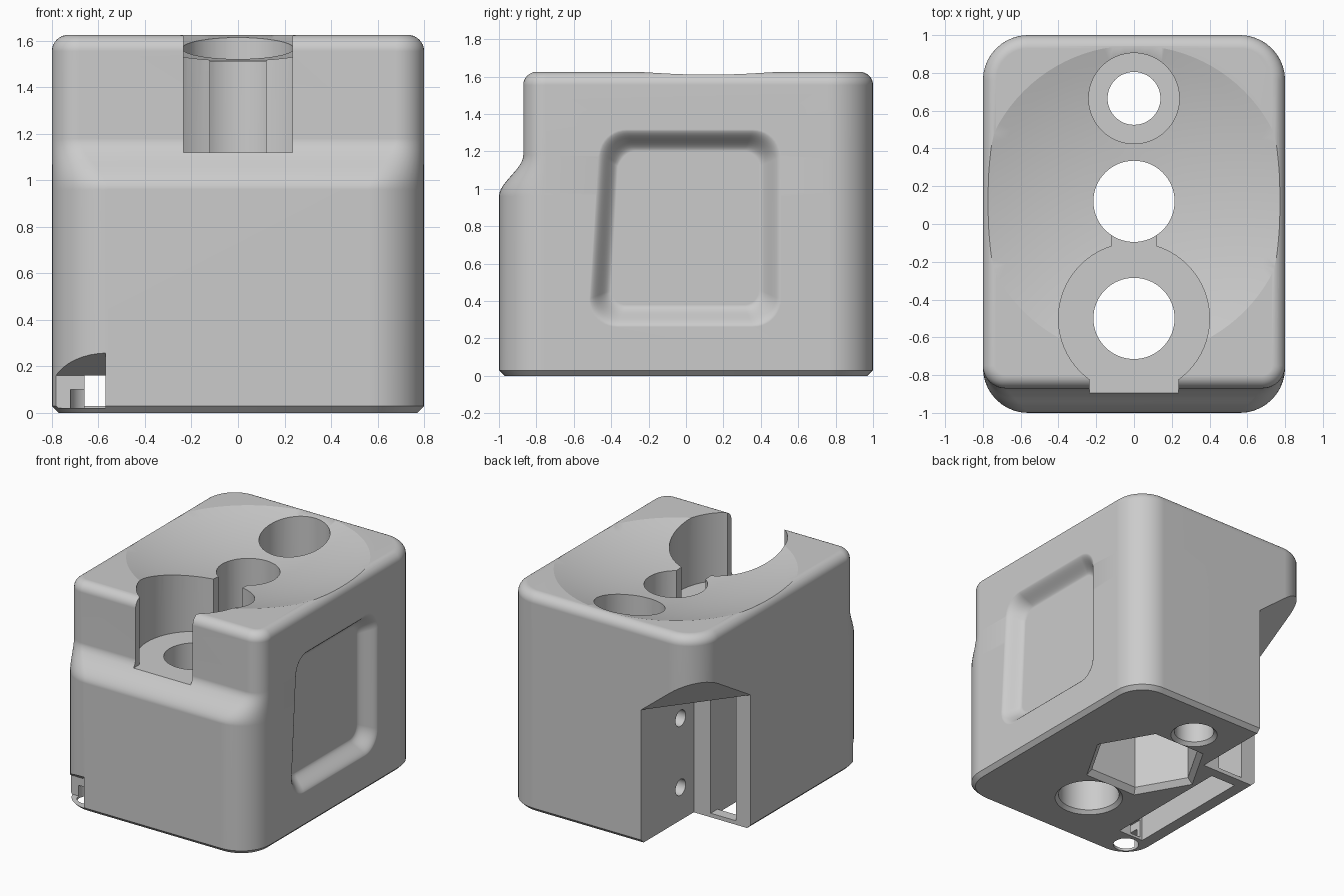
import bpy, bmesh, math
from mathutils import Vector

if "Cube" in bpy.data.objects:
    bpy.data.objects.remove(bpy.data.objects["Cube"])

grey = bpy.data.materials.new("light_grey")
grey.diffuse_color = (0.6, 0.6, 0.6, 1)
grey.use_nodes = True
grey.node_tree.nodes["Principled BSDF"].inputs["Base Color"].default_value = grey.diffuse_color


def make(name, bm):
    bmesh.ops.recalc_face_normals(bm, faces=bm.faces)
    me = bpy.data.meshes.new(name)
    bm.to_mesh(me)
    bm.free()
    me.materials.append(grey)
    ob = bpy.data.objects.new(name, me)
    bpy.context.collection.objects.link(ob)
    return ob


def loft(name, rings):
    """Skin equal-length closed rings and cap both ends."""
    bm = bmesh.new()
    vs = [[bm.verts.new(p) for p in r] for r in rings]
    n = len(vs[0])
    for a, b in zip(vs, vs[1:]):
        for i in range(n):
            j = (i + 1) % n
            bm.faces.new((a[i], a[j], b[j], b[i]))
    bm.faces.new(vs[0])
    bm.faces.new(vs[-1])
    return make(name, bm)


def hull(name, pts):
    bm = bmesh.new()
    for p in pts:
        bm.verts.new(p)
    bmesh.ops.convex_hull(bm, input=bm.verts[:])
    return make(name, bm)


def box(name, x0, x1, y0, y1, z0, z1):
    return hull(name, [(x, y, z) for x in (x0, x1) for y in (y0, y1) for z in (z0, z1)])


def stack(name, cx, cy, levels, n=64):
    """Round (or n-sided) turned shape from (radius, z) levels."""
    return loft(name, [[(cx + r * math.cos(2 * math.pi * i / n),
                         cy + r * math.sin(2 * math.pi * i / n), z)
                        for i in range(n)] for r, z in levels])


def round_rect(u0, u1, v0, v1, r_low, r_high, n=10):
    """Rounded rectangle with separate corner radii at low and high v."""
    pts = []
    for cu, cv, r, a0 in ((u1 - r_low, v0 + r_low, r_low, -90),
                          (u1 - r_high, v1 - r_high, r_high, 0),
                          (u0 + r_high, v1 - r_high, r_high, 90),
                          (u0 + r_low, v0 + r_low, r_low, 180)):
        for i in range(n + 1):
            a = math.radians(a0 + 90 * i / n)
            pts.append((cu + r * math.cos(a), cv + r * math.sin(a)))
    return pts


def smooth(t):
    t = min(1, max(0, t))
    return t * t * (3 - 2 * t)


def cut(body, cutter):
    m = body.modifiers.new("cut", 'BOOLEAN')
    m.operation = 'DIFFERENCE'
    m.solver = 'EXACT'
    m.object = cutter
    bpy.context.view_layer.objects.active = body
    bpy.ops.object.modifier_apply(modifier=m.name)
    bpy.data.objects.remove(cutter)


# Block: bottom chamfer, stepped front, rounded top edge
TOP, FIL = 1.625, 0.07
levels = [(0, 0.03), (0.03, 0)]
levels += [(0.96 + 0.22 * i / 12, 0) for i in range(13)]
levels += [(TOP - FIL + FIL * math.sin(a), FIL * (1 - math.cos(a)))
           for a in [math.pi / 2 * i / 8 for i in range(9)]]
rings = []
for z, inset in levels:
    s = smooth((z - 0.96) / 0.22)
    rings.append([(x, y, z) for x, y in round_rect(
        -0.8 + inset, 0.8 - inset, -1 + 0.13 * s + inset, 1 - inset,
        0.24 - 0.12 * s - inset, 0.24 - inset)])
block = loft("block", rings)

# Shallow spherical dish in the top
R = 2.9
dish = [(max(0.002, 1.5 * i / 20)) for i in range(21)]
cut(block, stack("dish", 0, 0.12,
                 [(r, 1.505 + R - math.sqrt(R * R - r * r)) for r in dish] + [(1.5, 2.5)], 96))

# Side pocket with soft sloping walls
rings = []
for i in range(-1, 11):
    t = max(0, i / 10)
    d = 0.12 * t
    pts = round_rect(-0.52 + d, 0.51 - d, 0.26 + d, 1.32 - d, 0.15 - 0.07 * t, 0.15 - 0.07 * t)
    x = 0.9 if i < 0 else 0.8 - 0.1 * smooth(t) + (0.0005 if i == 0 else 0)
    rings.append([(x, y + (0.05 * smooth((z - 1.0) / 0.18) if y < -0.2 else 0), z) for y, z in pts])
cut(block, loft("side_pocket", rings))

# Front seat, its front slot and the link to the middle hole
cut(block, stack("front_seat", 0, -0.5, [(0.4, 1.12), (0.4, 2)]))
cut(block, box("front_slot", -0.235, 0.235, -1.2, -0.6, 1.12, 2))
cut(block, box("link_slot", -0.12, 0.12, -0.3, 0.1, 1.12, 2))

# Through holes, chamfered where they leave the bottom
for y, r in ((-0.5, 0.215), (0.665, 0.14)):
    cut(block, stack("hole", 0, y, [(r + 0.035, -0.01), (r, 0.025), (r, 2)]))
cut(block, stack("middle_hole", 0, 0.12, [(0.215, -0.1), (0.215, 2)]))
cut(block, stack("back_seat", 0, 0.665, [(0.24, 1.12), (0.24, 2)]))
cut(block, stack("hex_recess", 0, 0.12, [(0.45, -0.01), (0.40, 0.04), (0.40, 0.6)], 6))

# Open back corner with a flared ceiling
cut(block, box("corner_opening", -1, -0.33, 0.38, 1.2, -0.1, 1.0))
a, b = Vector((-0.33, 1, 0)), Vector((-0.8, 0.38, 0))
along = (b - a).normalized()
out = Vector((along.y, -along.x, 0))
cut(block, hull("ceiling_flare", [e + out * o + Vector((0, 0, z))
                                  for e in (a - along * 0.4, b + along * 0.4)
                                  for o, z in ((0, 0.95), (0, 1.0), (0.6, 1.6), (0.6, 0.95))]))

# Long channel behind the opening, keeping a low bar at its mouth
cut(block, box("channel", -0.68, -0.47, -0.72, 0.30, -0.1, 1.0))
cut(block, box("channel_mouth", -0.68, -0.47, 0.25, 0.45, 0.03, 1.0))

# Small front corner notch joined to the channel
cut(block, hull("front_notch", [(x, y, z) for x in (-0.95, -0.57)
                                for y, z in ((-1.05, 0.02), (-1.05, 0.29),
                                             (-0.85, 0.16), (-0.85, 0.02))]))
cut(block, box("notch_passage", -0.66, -0.57, -0.95, -0.6, 0.02, 0.16))
cut(block, stack("notch_drain", -0.63, -0.84, [(0.09, -0.1), (0.09, 0.1)], 32))

# Two screw holes in the opening wall
for z in (0.245, 0.76):
    pts = [(0.535 + 0.06 * math.cos(math.pi * i / 12), z + 0.06 * math.sin(math.pi * i / 12))
           for i in range(24)]
    cut(block, loft("screw_hole", [[(x, y, h) for y, h in pts] for x in (-0.45, -0.18)]))

# Smooth curved walls, keep hard edges
bpy.ops.object.select_all(action='DESELECT')
block.select_set(True)
bpy.context.view_layer.objects.active = block
bpy.ops.object.shade_smooth_by_angle(angle=math.radians(30))
wn = block.modifiers.new("weighted", 'WEIGHTED_NORMAL')
wn.keep_sharp = True
